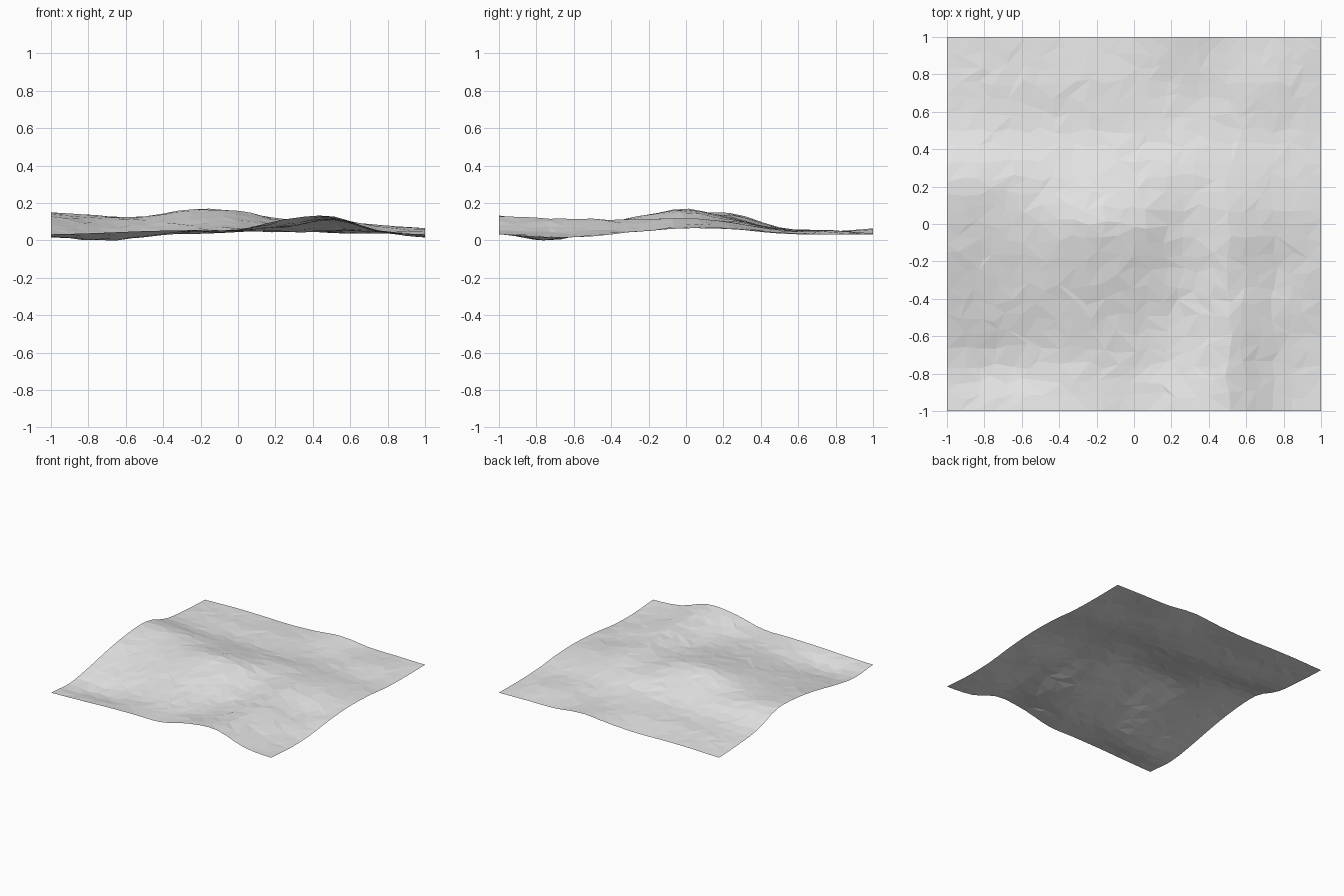
import bpy, bmesh, math, random

if "Cube" in bpy.data.objects:
    bpy.data.objects.remove(bpy.data.objects["Cube"])
random.seed(4)

# Coarse heights (mm-like units): rows from back (y=1) to front (y=-1), columns x=-1..1
H = [
    [38, 45, 45, 40, 50, 70, 45, 42, 38],
    [50, 54, 58, 60, 56, 50, 52, 58, 36],
    [75, 66, 62, 66, 66, 62, 62, 52, 42],
    [150, 134, 116, 120, 120, 110, 100, 78, 65],
    [145, 126, 132, 171, 163, 115, 123, 86, 70],
    [110, 92, 104, 130, 130, 90, 118, 58, 55],
    [60, 50, 55, 80, 85, 75, 119, 60, 27],
    [22, 5, 20, 50, 60, 85, 122, 50, 22],
    [38, 45, 55, 60, 63, 118, 135, 58, 38],
]


def cubic(p, t):
    a, b, c, d = p
    return b + 0.5 * t * (c - a + t * (2 * a - 5 * b + 4 * c - d + t * (3 * (b - c) + d - a)))


def sample(row, u):
    i = min(int(u), 7)
    return cubic([row[max(0, min(8, i + k))] for k in (-1, 0, 1, 2)], u - i)


def height(x, y):
    col = [sample(r, (x + 1) * 4) for r in H]
    return sample(col, (1 - y) * 4) / 1000


# Crumpled low-poly sheet: jittered grid, random diagonals
N = 24
bm = bmesh.new()
grid = []
for j in range(N + 1):
    line = []
    for i in range(N + 1):
        x, y = -1 + 2 * i / N, -1 + 2 * j / N
        inner_x, inner_y = 0 < i < N, 0 < j < N
        if inner_x:
            x += random.uniform(-0.025, 0.025)
        if inner_y:
            y += random.uniform(-0.025, 0.025)
        z = height(x, y)
        if inner_x and inner_y:
            z += random.uniform(-0.003, 0.003)
        line.append(bm.verts.new((x, y, z)))
    grid.append(line)
for j in range(N):
    for i in range(N):
        a, b, c, d = grid[j][i], grid[j][i + 1], grid[j + 1][i + 1], grid[j + 1][i]
        if random.random() < 0.5:
            tris = ((a, b, c), (a, c, d))
        else:
            tris = ((a, b, d), (b, c, d))
        for t in tris:
            bm.faces.new(t)

# Stand the lowest point on z = 0
low = min(v.co.z for v in bm.verts)
for v in bm.verts:
    v.co.z -= low

mesh = bpy.data.meshes.new("terrain_sheet")
bm.to_mesh(mesh)
bm.free()
mat = bpy.data.materials.new("light grey")
mat.diffuse_color = (0.8, 0.8, 0.8, 1)
mat.use_nodes = True
mat.node_tree.nodes["Principled BSDF"].inputs["Base Color"].default_value = mat.diffuse_color
mesh.materials.append(mat)
bpy.context.collection.objects.link(bpy.data.objects.new("terrain_sheet", mesh))
